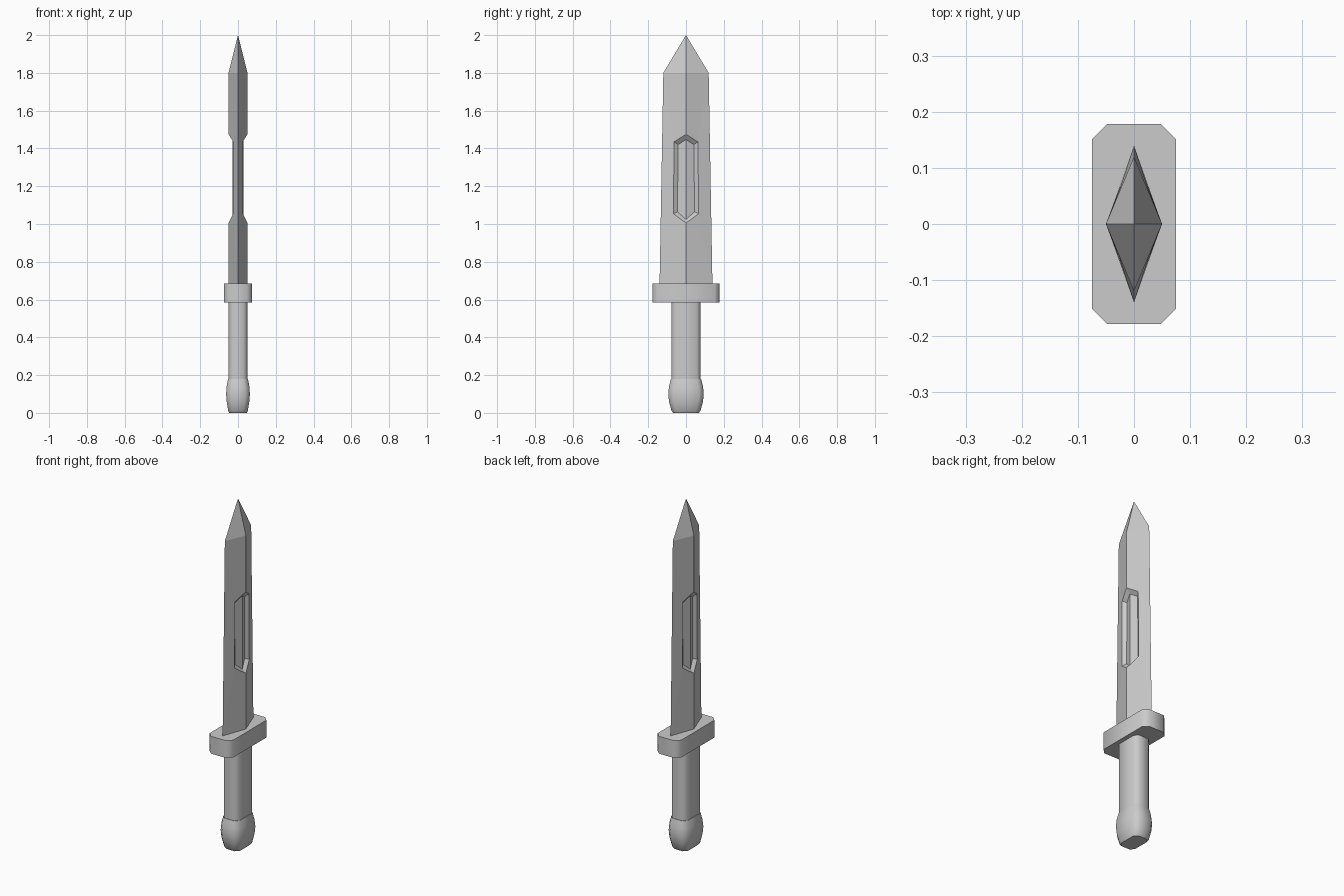
import bpy, math

if "Cube" in bpy.data.objects:
    bpy.data.objects.remove(bpy.data.objects["Cube"])


def make(name, verts, faces):
    mesh = bpy.data.meshes.new(name)
    mesh.from_pydata(verts, [], faces)
    mesh.update()
    ob = bpy.data.objects.new(name, mesh)
    bpy.context.collection.objects.link(ob)
    return ob


def chamfered_loft(name, rings):
    """Stack of chamfered rectangles: (z, half x, half y, chamfer)."""
    verts, faces = [], []
    for z, x, y, c in rings:
        verts += [(x, c - y, z), (x, y - c, z), (x - c, y, z), (c - x, y, z),
                  (-x, y - c, z), (-x, c - y, z), (c - x, -y, z), (x - c, -y, z)]
    for r in range(len(rings) - 1):
        for i in range(8):
            a, b = r * 8 + i, r * 8 + (i + 1) % 8
            faces.append((a, b, b + 8, a + 8))
    faces.append(tuple(reversed(range(8))))
    faces.append(tuple(range(len(verts) - 8, len(verts))))
    ob = make(name, verts, faces)
    bpy.ops.object.select_all(action='DESELECT')
    ob.select_set(True)
    bpy.context.view_layer.objects.active = ob
    bpy.ops.object.shade_smooth_by_angle(angle=math.radians(50))
    return ob


# Pommel, grip and guard
chamfered_loft("pommel", [(0, 0.046, 0.068, 0.02), (0.012, 0.052, 0.077, 0.022),
                          (0.06, 0.06, 0.09, 0.025), (0.10, 0.063, 0.094, 0.026),
                          (0.14, 0.06, 0.09, 0.025), (0.18, 0.053, 0.08, 0.022)])
chamfered_loft("grip", [(0.17, 0.05, 0.077, 0.02), (0.60, 0.05, 0.077, 0.02)])
chamfered_loft("guard", [(0.585, 0.075, 0.178, 0.027), (0.685, 0.075, 0.178, 0.027)])

# Blade: one quarter with a sunken panel, mirrored in x and y
T = 0.05                                   # half thickness at the ridge


def on_blade(y, z, depth=0.0):
    width = 0.14 - 0.02 * (z - 0.68) / 1.12
    return (T * (1 - y / width) - depth, y, z)


D = 0.022                                  # panel depth
verts = [on_blade(0, 0.68), on_blade(0.14, 0.68), on_blade(0.12, 1.8), on_blade(0, 1.8),
         (0, 0, 2.0), (0, 0, 0.68)]
verts += [on_blade(*p) for p in ((0, 1.005), (0.067, 1.055), (0.063, 1.435), (0, 1.475))]
verts += [on_blade(*p, D) for p in ((0, 1.024), (0.045, 1.064), (0.042, 1.42), (0, 1.447))]
faces = [(0, 1, 7, 6), (1, 2, 8, 7), (2, 3, 9, 8),     # flat of the blade
         (3, 2, 4), (0, 5, 1),                         # tip and base
         (6, 7, 11, 10), (7, 8, 12, 11), (8, 9, 13, 12),  # panel walls
         (10, 11, 12, 13)]                             # panel floor
blade = make("blade", verts, faces)
mirror = blade.modifiers.new("mirror", 'MIRROR')
mirror.use_axis = (True, True, False)
